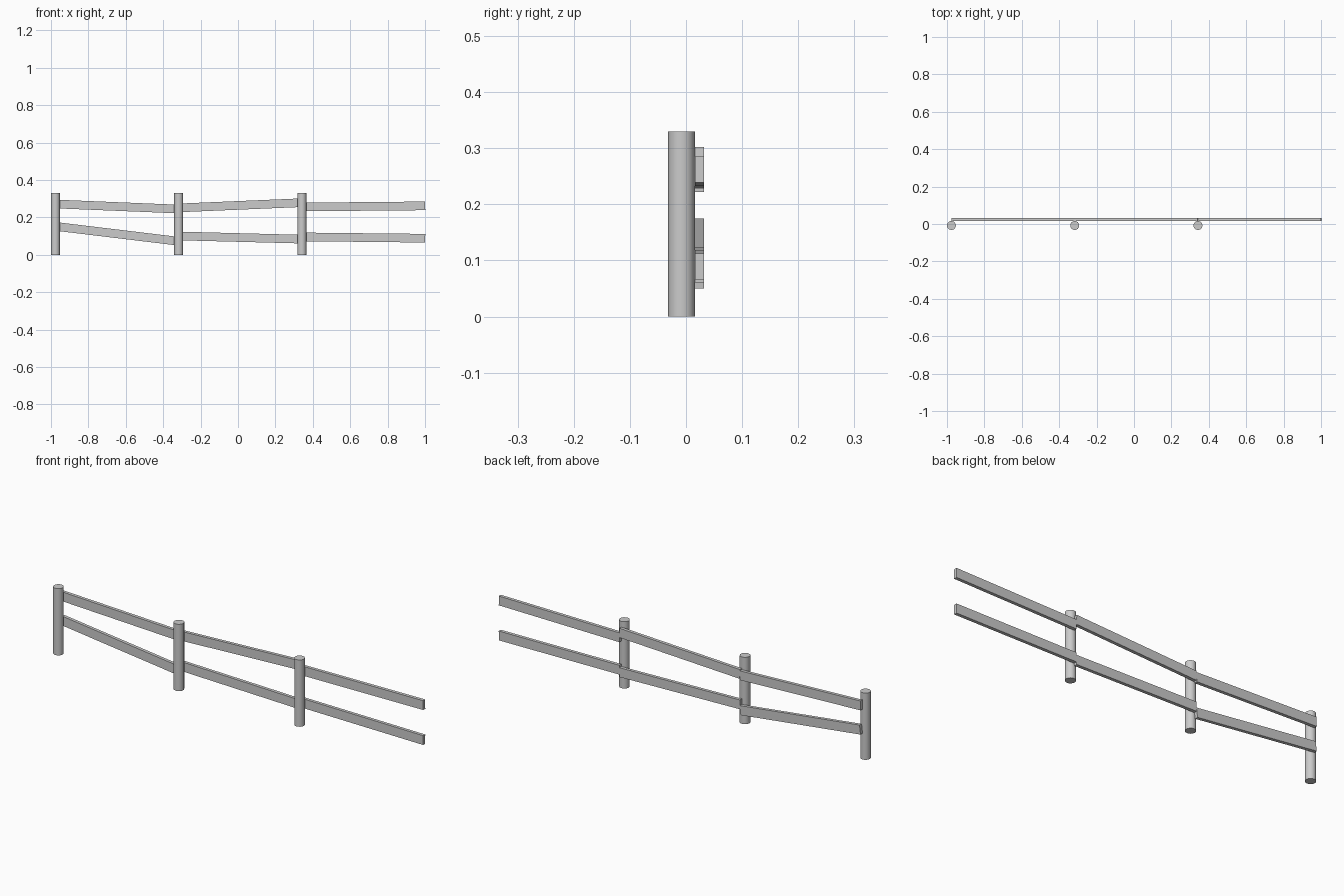
import bpy, math

if "Cube" in bpy.data.objects:
    bpy.data.objects.remove(bpy.data.objects["Cube"])

POST_X = (-0.976, -0.317, 0.342)
RADIUS, HEIGHT, POST_Y = 0.024, 0.33, -0.008
SPAN = 0.659
RAIL_T, RAIL_H, RAIL_Y = 0.016, 0.046, 0.024


def post(name, x):
    bpy.ops.mesh.primitive_cylinder_add(vertices=16, radius=RADIUS, depth=HEIGHT,
                                        location=(x, POST_Y, HEIGHT / 2))
    ob = bpy.context.object
    ob.name = name
    bpy.ops.object.shade_smooth_by_angle(angle=math.radians(30))


def rail(name, x, z0, z1):
    # plank tilted between its two end heights
    bpy.ops.mesh.primitive_cube_add(size=1, location=(x + SPAN / 2, RAIL_Y, (z0 + z1) / 2))
    ob = bpy.context.object
    ob.name = name
    ob.scale = (SPAN, RAIL_T, RAIL_H)
    ob.rotation_euler.y = -math.asin((z1 - z0) / SPAN)


# centre heights at the start and end of each plank
UPPER = ((0.272, 0.245), (0.251, 0.279), (0.256, 0.262))
LOWER = ((0.152, 0.073), (0.101, 0.084), (0.096, 0.089))

for i, x in enumerate(POST_X):
    post(f"post_{i + 1}", x)
    rail(f"upper_rail_{i + 1}", x, *UPPER[i])
    rail(f"lower_rail_{i + 1}", x, *LOWER[i])
